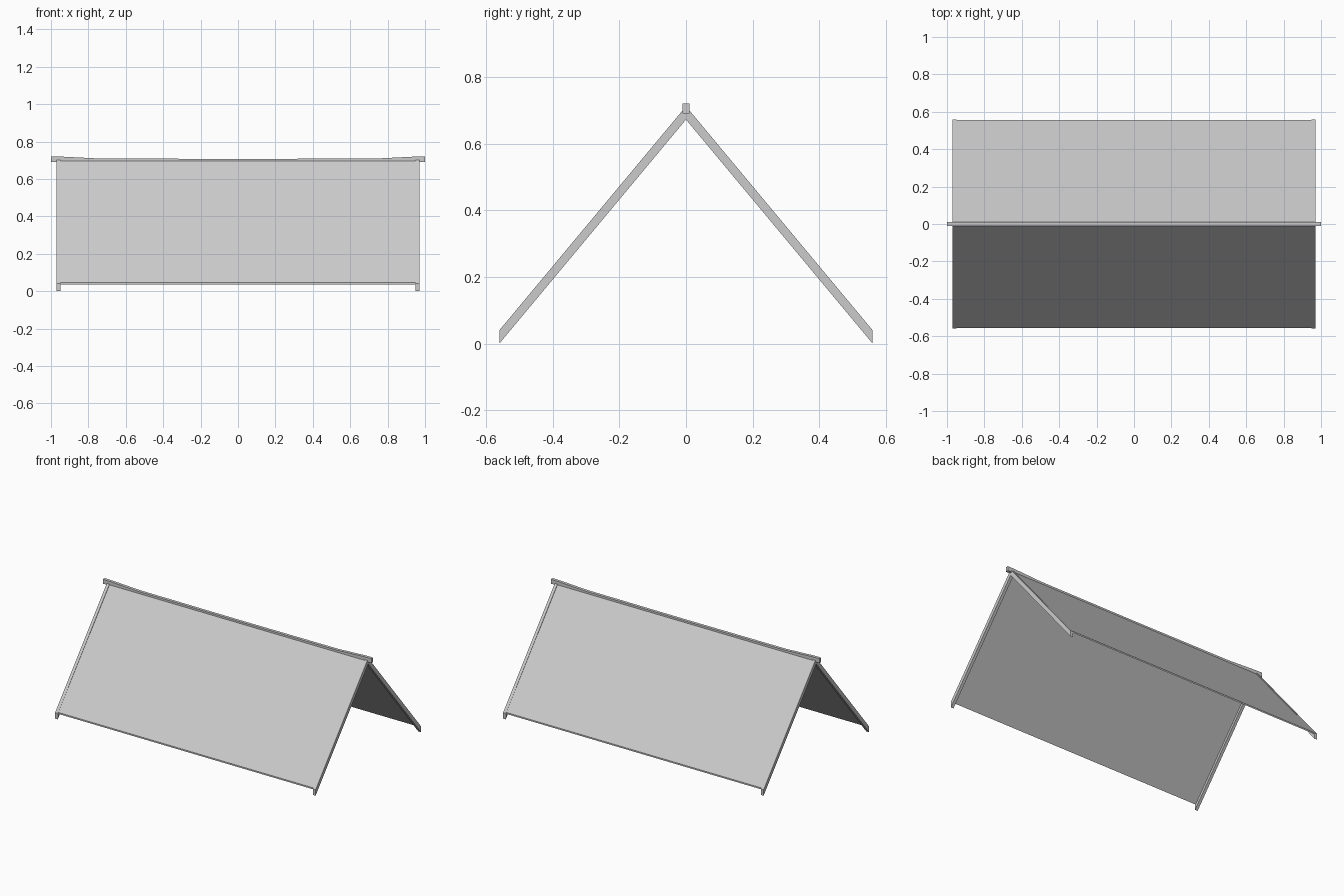
import bpy

cube = bpy.data.objects.get("Cube")
if cube:
    bpy.data.objects.remove(cube, do_unlink=True)

GREY = (0.6, 0.6, 0.6, 1.0)
mat = bpy.data.materials.new("light_grey")
mat.use_nodes = True
mat.diffuse_color = GREY
mat.node_tree.nodes["Principled BSDF"].inputs["Base Color"].default_value = GREY


def extrude(name, profile, offset):
    """Solid made by sweeping a closed 3D profile along an offset."""
    n = len(profile)
    verts = profile + [tuple(a + b for a, b in zip(p, offset)) for p in profile]
    faces = [tuple(range(n)), tuple(range(2 * n - 1, n - 1, -1))]
    faces += [(i, i + n, (i + 1) % n + n, (i + 1) % n) for i in range(n)]
    mesh = bpy.data.meshes.new(name)
    mesh.from_pydata(verts, [], faces)
    if name.startswith("ridge") or "front" in name:
        mesh.flip_normals()
    mesh.materials.append(mat)
    obj = bpy.data.objects.new(name, mesh)
    bpy.context.collection.objects.link(obj)
    # Consistent outward normals
    import bmesh
    bm = bmesh.new()
    bm.from_mesh(mesh)
    bmesh.ops.recalc_face_normals(bm, faces=bm.faces)
    bm.to_mesh(mesh)
    bm.free()
    return obj


def slope(name, side, x0, x1, eave, eave_top, apex_top, depth):
    """Sloping board from the eave up to the ridge, cut plumb at both ends."""
    profile = [(x0, side * eave, eave_top - depth), (x0, side * eave, eave_top),
               (x0, 0, apex_top), (x0, 0, apex_top - depth)]
    return extrude(name, profile, (x1 - x0, 0, 0))


for side, label in ((-1, "front"), (1, "back")):
    # Thin roof panel, and the deeper rafter at each gable end
    slope(label + "_roof_panel", side, -0.95, 0.95, 0.555, 0.045, 0.707, 0.01)
    slope(label + "_left_rafter", side, 0.95, 0.97, 0.56, 0.04, 0.712, 0.04)
    slope(label + "_right_rafter", side, -0.97, -0.95, 0.56, 0.04, 0.712, 0.04)

# Ridge beam with a top edge that rises at both ends
top = [(1.0, 0.72), (0.94, 0.719), (0.74, 0.709), (0.0, 0.707)]
outline = [(x, z) for x, z in top] + [(-x, z) for x, z in reversed(top[:-1])]
outline += [(-1.0, 0.69), (1.0, 0.69)]
extrude("ridge_beam", [(x, -0.01, z) for x, z in outline], (0, 0.02, 0))
